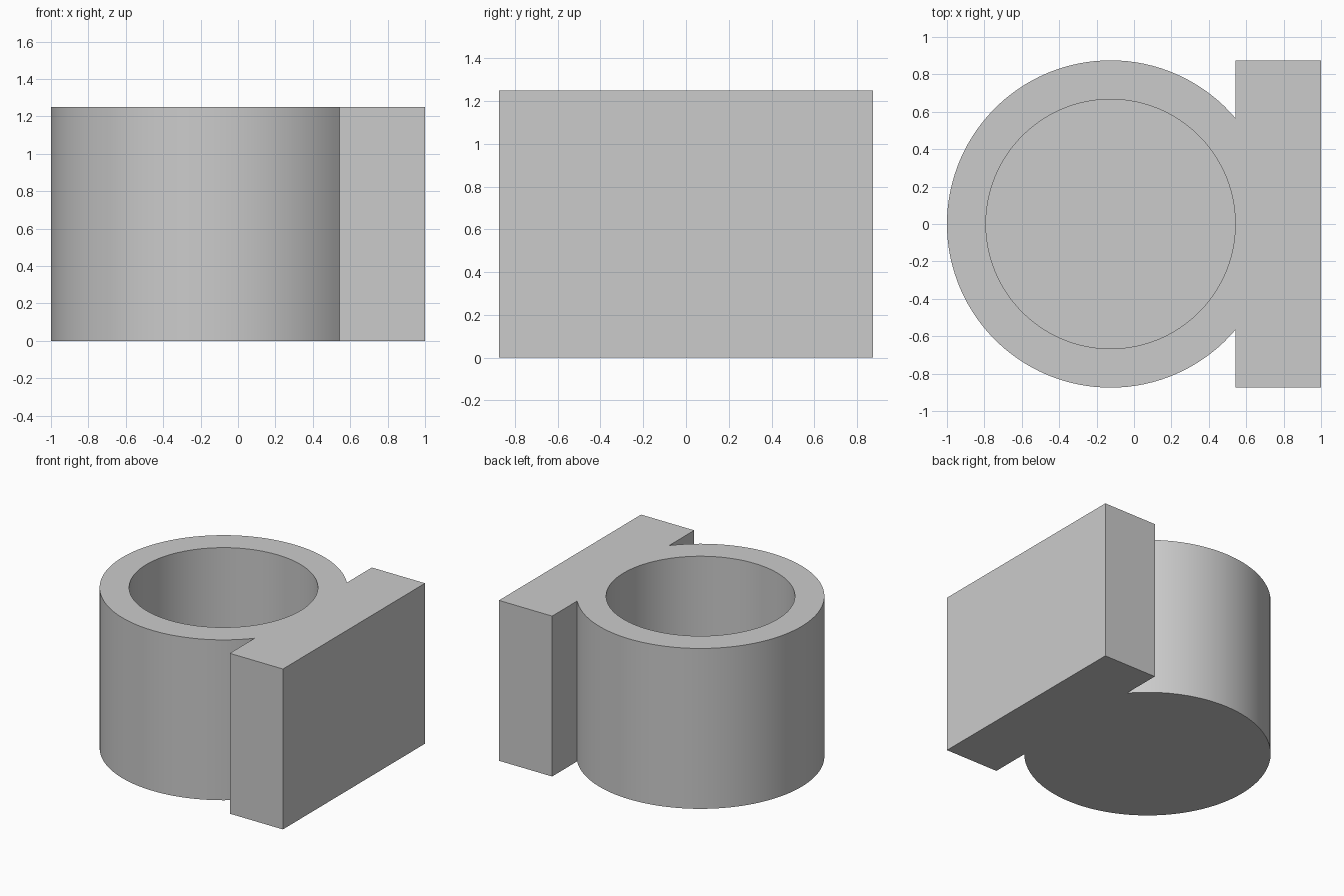
import bpy, bmesh, math

if "Cube" in bpy.data.objects:
    bpy.data.objects.remove(bpy.data.objects["Cube"], do_unlink=True)

HEIGHT, FLOOR = 1.25, 0.21
CENTRE, OUTER, BORE = -0.125, 0.875, 0.6667
PLATE_IN, PLATE_OUT = 0.5417, 1.0
SEGMENTS = 96

grey = bpy.data.materials.new("plain grey")
grey.use_nodes = True
colour = (0.6, 0.6, 0.6, 1)
grey.diffuse_color = colour
grey.node_tree.nodes["Principled BSDF"].inputs["Base Color"].default_value = colour


def arc(radius, start, end, steps):
    angles = [start + (end - start) * i / steps for i in range(steps + 1)]
    return [(CENTRE + radius * math.cos(a), radius * math.sin(a)) for a in angles]


def extrude_outline(name, outline, bottom, top):
    bm = bmesh.new()
    face = bm.faces.new([bm.verts.new((x, y, bottom)) for x, y in outline])
    result = bmesh.ops.extrude_face_region(bm, geom=[face], use_keep_orig=True)
    verts = [v for v in result["geom"] if isinstance(v, bmesh.types.BMVert)]
    bmesh.ops.translate(bm, verts=verts, vec=(0, 0, top - bottom))
    bmesh.ops.recalc_face_normals(bm, faces=bm.faces)
    mesh = bpy.data.meshes.new(name)
    bm.to_mesh(mesh)
    bm.free()
    mesh.materials.append(grey)
    obj = bpy.data.objects.new(name, mesh)
    bpy.context.collection.objects.link(obj)
    return obj


# Round cup wall running into the flat mounting plate
join = math.acos((PLATE_IN - CENTRE) / OUTER)
outline = arc(OUTER, join, 2 * math.pi - join, SEGMENTS)
outline += [(PLATE_IN, -OUTER), (PLATE_OUT, -OUTER), (PLATE_OUT, OUTER), (PLATE_IN, OUTER)]
holder = extrude_outline("cup_with_mounting_plate", outline, 0, HEIGHT)

# Blind bore, open at the top
circle = arc(BORE, 0, 2 * math.pi, SEGMENTS)[:-1]
cutter = extrude_outline("bore_cutter", circle, FLOOR, HEIGHT + 0.2)
cutter.hide_render = True
cut = holder.modifiers.new("bore", "BOOLEAN")
cut.operation = "DIFFERENCE"
cut.solver = "EXACT"
cut.object = cutter

bpy.ops.object.select_all(action="DESELECT")
holder.select_set(True)
bpy.context.view_layer.objects.active = holder
bpy.ops.object.modifier_apply(modifier=cut.name)
bpy.data.objects.remove(cutter, do_unlink=True)
bpy.ops.object.shade_smooth_by_angle(angle=math.radians(30))
